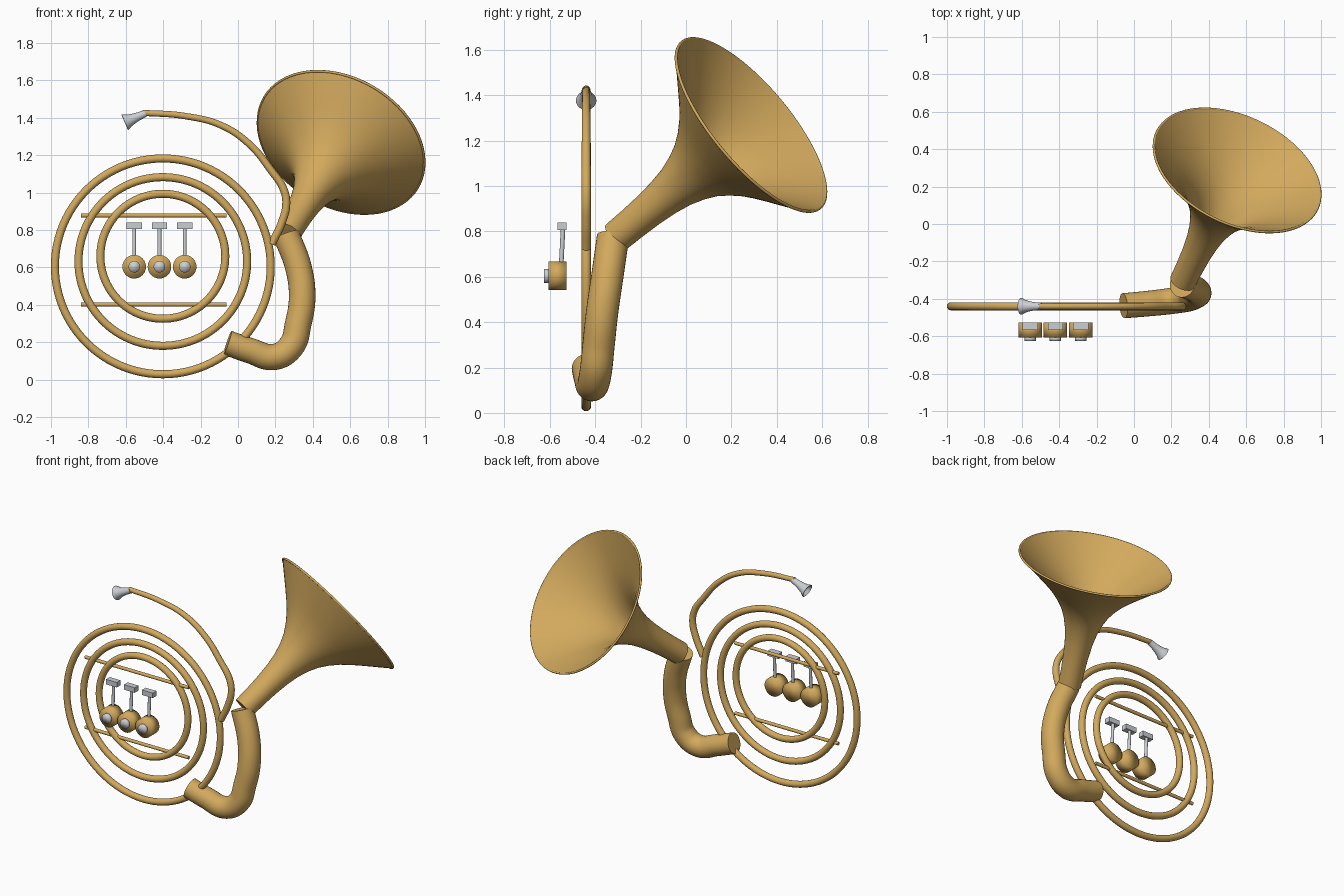
import bpy, bmesh, math
from mathutils import Vector

if "Cube" in bpy.data.objects:
    bpy.data.objects.remove(bpy.data.objects["Cube"])


def material(name, rgb):
    m = bpy.data.materials.new(name)
    m.diffuse_color = (*rgb, 1)
    m.use_nodes = True
    m.node_tree.nodes["Principled BSDF"].inputs["Base Color"].default_value = m.diffuse_color
    return m


BRASS = material("brass", (0.65, 0.40, 0.11))
SILVER = material("silver", (0.60, 0.62, 0.65))
PLANE_Y = -0.44


def activate(ob):
    bpy.ops.object.select_all(action='DESELECT')
    ob.select_set(True)
    bpy.context.view_layer.objects.active = ob


def finish(ob, name, mat, angle=40):
    ob.name = name
    ob.data.materials.clear()
    ob.data.materials.append(mat)
    activate(ob)
    bpy.ops.object.shade_smooth_by_angle(angle=math.radians(angle))
    return ob


def tube(name, points, radii, mat, sides=6):
    """Round pipe swept along a smooth path with a radius at each point."""
    cu = bpy.data.curves.new(name, 'CURVE')
    cu.dimensions = '3D'
    cu.bevel_depth = 1
    cu.bevel_resolution = sides
    cu.resolution_u = 12
    cu.use_fill_caps = True
    sp = cu.splines.new('BEZIER')
    sp.bezier_points.add(len(points) - 1)
    for bp, co, r in zip(sp.bezier_points, points, radii):
        bp.co = co
        bp.radius = r
        bp.handle_left_type = bp.handle_right_type = 'AUTO'
    ob = bpy.data.objects.new(name, cu)
    bpy.context.collection.objects.link(ob)
    bpy.context.view_layer.update()
    activate(ob)
    bpy.ops.object.convert(target='MESH')
    return finish(bpy.context.view_layer.objects.active, name, mat)


def lathe(name, start, direction, profile, mat, sides=48):
    """Surface of revolution: profile holds (distance, radius) pairs."""
    start = Vector(start)
    axis = Vector(direction).normalized()
    u = axis.orthogonal().normalized()
    v = axis.cross(u)
    bm = bmesh.new()
    rings = []
    for t, r in profile:
        rings.append([bm.verts.new(start + axis * t + r * (
            u * math.cos(2 * math.pi * i / sides) + v * math.sin(2 * math.pi * i / sides)))
            for i in range(sides)])
    for a, b in zip(rings, rings[1:]):
        for i in range(sides):
            j = (i + 1) % sides
            bm.faces.new((a[i], a[j], b[j], b[i]))
    bm.faces.new(rings[0][::-1])
    bm.faces.new(rings[-1])
    bmesh.ops.recalc_face_normals(bm, faces=bm.faces)
    me = bpy.data.meshes.new(name)
    bm.to_mesh(me)
    bm.free()
    ob = bpy.data.objects.new(name, me)
    bpy.context.collection.objects.link(ob)
    return finish(ob, name, mat)


def rod(name, a, b, radius, mat, angle=40):
    a, b = Vector(a), Vector(b)
    d = b - a
    bpy.ops.mesh.primitive_cylinder_add(
        vertices=32, radius=radius, depth=d.length, location=(a + b) / 2,
        rotation=d.to_track_quat('Z', 'Y').to_euler())
    return finish(bpy.context.object, name, mat, angle)


# Three nested coils of pipe
for name, z, r in (("outer_coil", 0.606, 0.577), ("middle_coil", 0.632, 0.451),
                   ("inner_coil", 0.660, 0.334)):
    bpy.ops.mesh.primitive_torus_add(
        major_radius=r, minor_radius=0.0215, major_segments=96, minor_segments=16,
        location=(-0.402, PLANE_Y, z), rotation=(math.pi / 2, 0, 0))
    finish(bpy.context.object, name, BRASS)

# Cross braces over the coils
for name, z in (("upper_brace", 0.878), ("lower_brace", 0.402)):
    rod(name, (-0.84, PLANE_Y, z), (-0.062, PLANE_Y, z), 0.011, BRASS)

# Lead pipe from the mouthpiece down to the outer coil
path = [(-0.51, 1.427), (-0.286, 1.41), (-0.09, 1.36), (0.06, 1.26), (0.18, 1.115),
        (0.243, 1.02), (0.258, 0.94), (0.233, 0.837), (0.18, 0.725)]
tube("lead_pipe", [(x, PLANE_Y, z) for x, z in path],
     [0.016, 0.017, 0.018, 0.019, 0.02, 0.021, 0.0215, 0.0215, 0.0215], BRASS)

# Mouthpiece with an open cup
lathe("mouthpiece", (-0.495, PLANE_Y, 1.424), (-0.92, 0, -0.40),
      [(0, 0.019), (0.04, 0.022), (0.07, 0.027), (0.095, 0.034), (0.112, 0.043),
       (0.119, 0.045), (0.121, 0.041), (0.105, 0.032), (0.08, 0.02), (0.06, 0.006)],
      SILVER, 32)

# Thick bent pipe joining the coils to the bell
tube("bell_pipe",
     [(-0.056, -0.437, 0.197), (0.06, -0.427, 0.157), (0.195, -0.412, 0.122),
      (0.285, -0.398, 0.180), (0.322, -0.385, 0.30), (0.343, -0.37, 0.44),
      (0.323, -0.347, 0.60), (0.258, -0.322, 0.775)],
     [0.067, 0.068, 0.070, 0.071, 0.071, 0.071, 0.071, 0.071], BRASS, 12)

# Flared bell, thin walled and open at the front
BELL_START, BELL_DIR = Vector((0.261, -0.307, 0.776)), Vector((0.352, 0.720, 0.598)).normalized()
flare = [(0, 0.071), (0.1, 0.073), (0.2, 0.078), (0.29, 0.087), (0.37, 0.101),
         (0.44, 0.123), (0.5, 0.150), (0.555, 0.187), (0.61, 0.233), (0.66, 0.285),
         (0.71, 0.343), (0.765, 0.409), (0.822, 0.477)]
inner = [(t + 0.006, r - 0.006) for t, r in reversed(flare[1:])]
lathe("bell", BELL_START, BELL_DIR, flare + inner, BRASS, 72)

# Rolled edge of the bell
bpy.ops.mesh.primitive_torus_add(
    major_radius=0.475, minor_radius=0.007, major_segments=72, minor_segments=10,
    location=BELL_START + BELL_DIR * 0.824,
    rotation=BELL_DIR.to_track_quat('Z', 'Y').to_euler())
finish(bpy.context.object, "bell_rim", BRASS)

# Three rotary valves, each with a button, stem and finger paddle
for i, x in enumerate((-0.555, -0.42, -0.285), 1):
    rod(f"valve_{i}", (x, -0.527, 0.604), (x, -0.607, 0.604), 0.063, BRASS, 180)
    rod(f"valve_button_{i}", (x, -0.600, 0.604), (x, -0.626, 0.604), 0.031, SILVER, 180)
    rod(f"valve_stem_{i}", (x, -0.550, 0.655), (x, -0.542, 0.812), 0.010, SILVER)
    bpy.ops.mesh.primitive_cube_add(size=1, location=(x, -0.547, 0.823))
    paddle = bpy.context.object
    paddle.scale = (0.081, 0.040, 0.034)
    bpy.ops.object.transform_apply(location=False, rotation=False, scale=True)
    finish(paddle, f"valve_paddle_{i}", SILVER)
